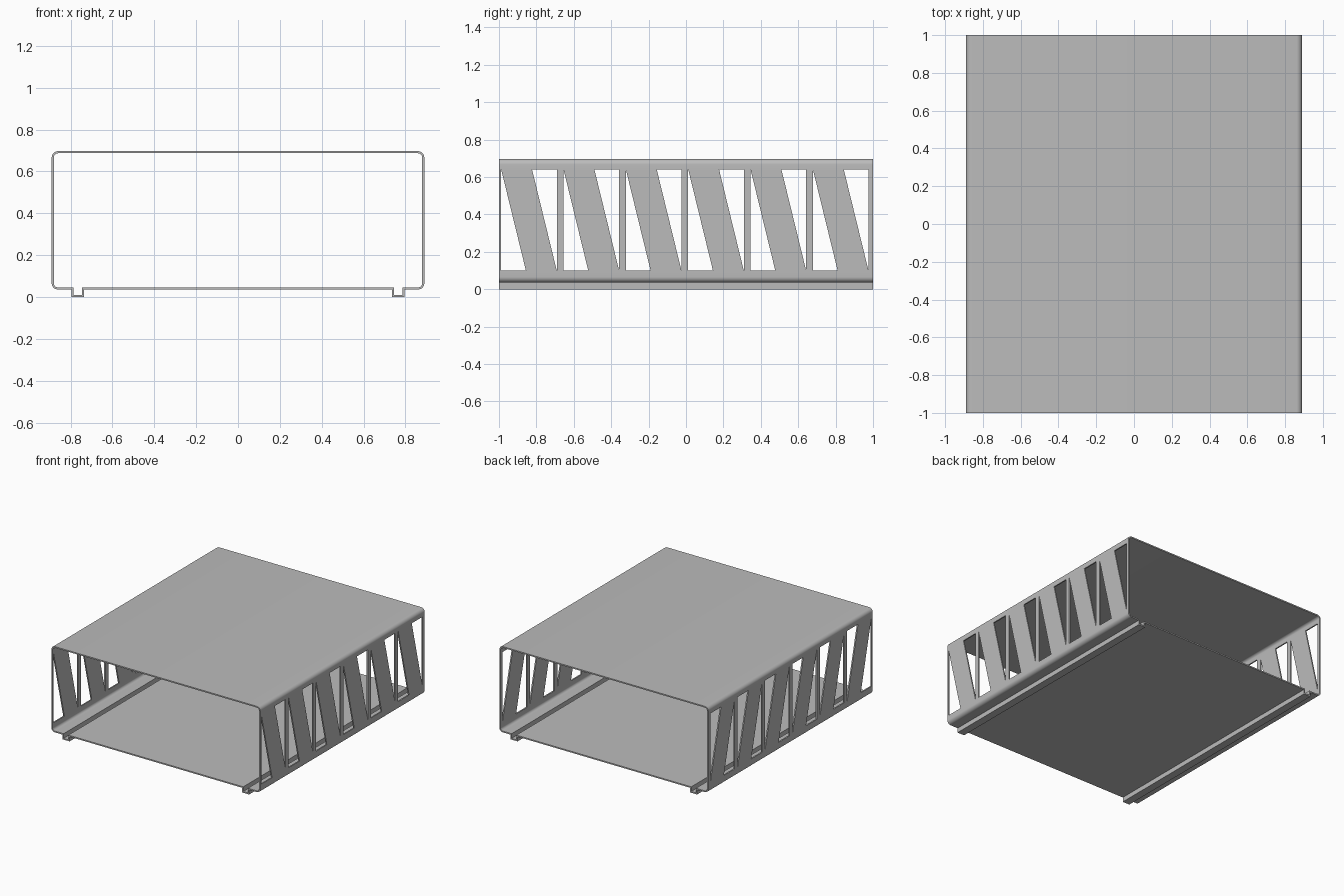
import bpy
import bmesh
import math

cube = bpy.data.objects.get("Cube")
if cube:
    bpy.data.objects.remove(cube, do_unlink=True)

HALF_W, HALF_L = 0.89, 1.0
FLOOR, TOP = 0.036, 0.697
RADIUS, WALL = 0.03, 0.01
RAIL_IN, RAIL_OUT = 0.735, 0.795

grey = bpy.data.materials.new("plain grey")
grey.use_nodes = True
colour = (0.5, 0.5, 0.5, 1)
grey.diffuse_color = colour
grey.node_tree.nodes["Principled BSDF"].inputs["Base Color"].default_value = colour


def make_object(name, bm):
    mesh = bpy.data.meshes.new(name)
    bm.to_mesh(mesh)
    bm.free()
    obj = bpy.data.objects.new(name, mesh)
    bpy.context.collection.objects.link(obj)
    mesh.materials.append(grey)
    return obj


def arc(cx, cz, start, steps=8):
    """Quarter circle, counter-clockwise from the start angle in degrees."""
    angles = [math.radians(start + 90 * i / steps) for i in range(steps + 1)]
    return [(cx + RADIUS * math.cos(a), cz + RADIUS * math.sin(a)) for a in angles]


# Right half of the outline, from the floor rail up to the top corner
half = [(RAIL_IN, FLOOR), (RAIL_IN, 0), (RAIL_OUT, 0), (RAIL_OUT, FLOOR)]
half += arc(HALF_W - RADIUS, FLOOR + RADIUS, -90)
half += arc(HALF_W - RADIUS, TOP - RADIUS, 0)
outline = half + [(-x, z) for x, z in reversed(half)]
outline.reverse()  # outward normals

# Sleeve: outline swept front to back, thickened inwards
bm = bmesh.new()
rings = [[bm.verts.new((x, y, z)) for x, z in outline] for y in (-HALF_L, HALF_L)]
for i in range(len(outline)):
    j = (i + 1) % len(outline)
    bm.faces.new((rings[0][i], rings[0][j], rings[1][j], rings[1][i]))
sleeve = make_object("open_sleeve", bm)

solid = sleeve.modifiers.new("wall thickness", "SOLIDIFY")
solid.thickness = WALL
solid.offset = -1
solid.use_even_offset = True

# Truss windows: two triangles per bay, cut through both side walls
LOW, HIGH, BAYS = 0.1, 0.64, 6
bm = bmesh.new()
for bay in range(BAYS):
    y = -0.988 + bay * 2 * HALF_L / BAYS
    for triangle in (
        [(y, LOW), (y + 0.132, LOW), (y, HIGH)],
        [(y + 0.165, HIGH), (y + 0.297, LOW), (y + 0.297, HIGH)],
    ):
        face = bm.faces.new([bm.verts.new((-1, a, b)) for a, b in triangle])
        swept = bmesh.ops.extrude_face_region(bm, geom=[face])
        moved = [v for v in swept["geom"] if isinstance(v, bmesh.types.BMVert)]
        bmesh.ops.translate(bm, verts=moved, vec=(2, 0, 0))
bmesh.ops.recalc_face_normals(bm, faces=bm.faces)
cutter = make_object("window_cutter", bm)
cutter.hide_render = True

cut = sleeve.modifiers.new("side windows", "BOOLEAN")
cut.operation = "DIFFERENCE"
cut.solver = "EXACT"
cut.object = cutter

# Bake the cut, then smooth only the rounded corners
bpy.ops.object.select_all(action="DESELECT")
sleeve.select_set(True)
bpy.context.view_layer.objects.active = sleeve
for name in [m.name for m in sleeve.modifiers]:
    bpy.ops.object.modifier_apply(modifier=name)
bpy.data.objects.remove(cutter, do_unlink=True)
bpy.ops.object.shade_smooth_by_angle(angle=math.radians(30))
